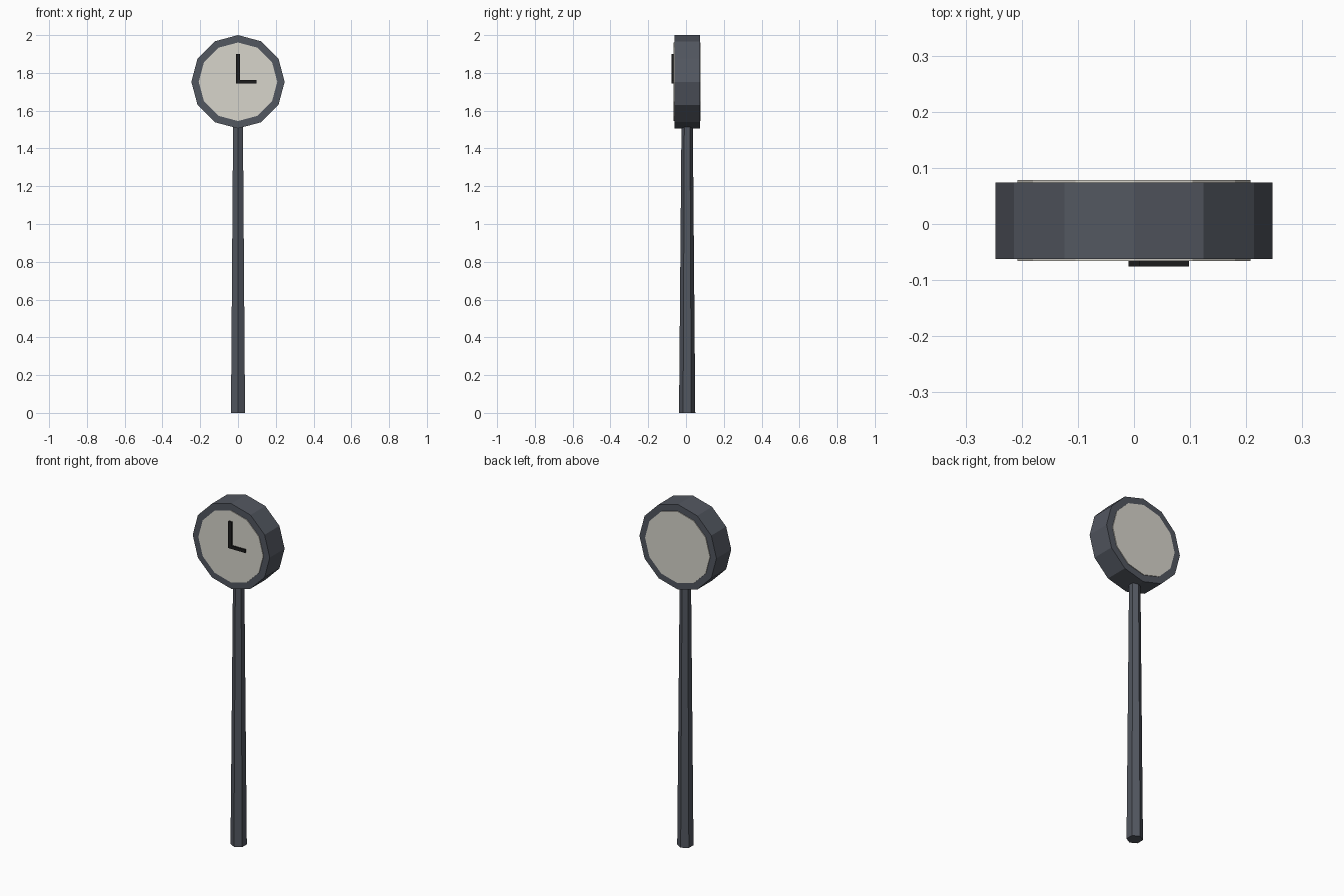
import bpy
import math
from mathutils import Matrix

if "Cube" in bpy.data.objects:
    bpy.data.objects.remove(bpy.data.objects["Cube"])

CY, CZ = 0.006, 1.753      # centre of the clock head


def material(name, rgb):
    m = bpy.data.materials.new(name)
    m.diffuse_color = (*rgb, 1.0)
    m.use_nodes = True
    m.node_tree.nodes["Principled BSDF"].inputs["Base Color"].default_value = m.diffuse_color
    return m


slate = material("slate_metal", (0.085, 0.095, 0.117))
cream = material("cream_face", (0.68, 0.66, 0.60))
black = material("black_hand", (0.012, 0.012, 0.012))


def finish(name, mat):
    ob = bpy.context.object
    ob.name = name
    ob.data.name = name
    ob.data.materials.append(mat)
    return ob


def drum(name, radius, y0, y1, mat):
    """Twelve-sided disc facing the front, with one corner at the top."""
    bpy.ops.mesh.primitive_cylinder_add(vertices=12, radius=radius, depth=y1 - y0)
    ob = finish(name, mat)
    ob.data.transform(Matrix.Rotation(math.pi / 2, 4, 'X'))
    ob.location = (0, (y0 + y1) / 2, CZ)


def bar(name, x0, x1, z0, z1, mat):
    """Flat clock hand lying on the front face."""
    y0, y1 = -0.0755, -0.066
    bpy.ops.mesh.primitive_cube_add(size=1)
    ob = finish(name, mat)
    ob.data.transform(Matrix.Diagonal((x1 - x0, y1 - y0, z1 - z0, 1)))
    ob.location = ((x0 + x1) / 2, (y0 + y1) / 2, (z0 + z1) / 2)


# Tapered six-sided pole, corners towards front and back
bpy.ops.mesh.primitive_cone_add(vertices=6, radius1=0.043, radius2=0.030,
                                depth=1.53, location=(0, CY, 0.765))
finish("pole", slate)

# Clock head and its two dials
drum("clock_case", 0.247, -0.062, 0.074, slate)
drum("front_dial", 0.208, -0.066, -0.062, cream)
drum("back_dial", 0.208, 0.074, 0.078, cream)

# Hands at three o'clock
bar("minute_hand", -0.01, 0.01, CZ - 0.008, 1.9, black)
bar("hour_hand", 0.01, 0.098, CZ - 0.008, CZ + 0.010, black)
